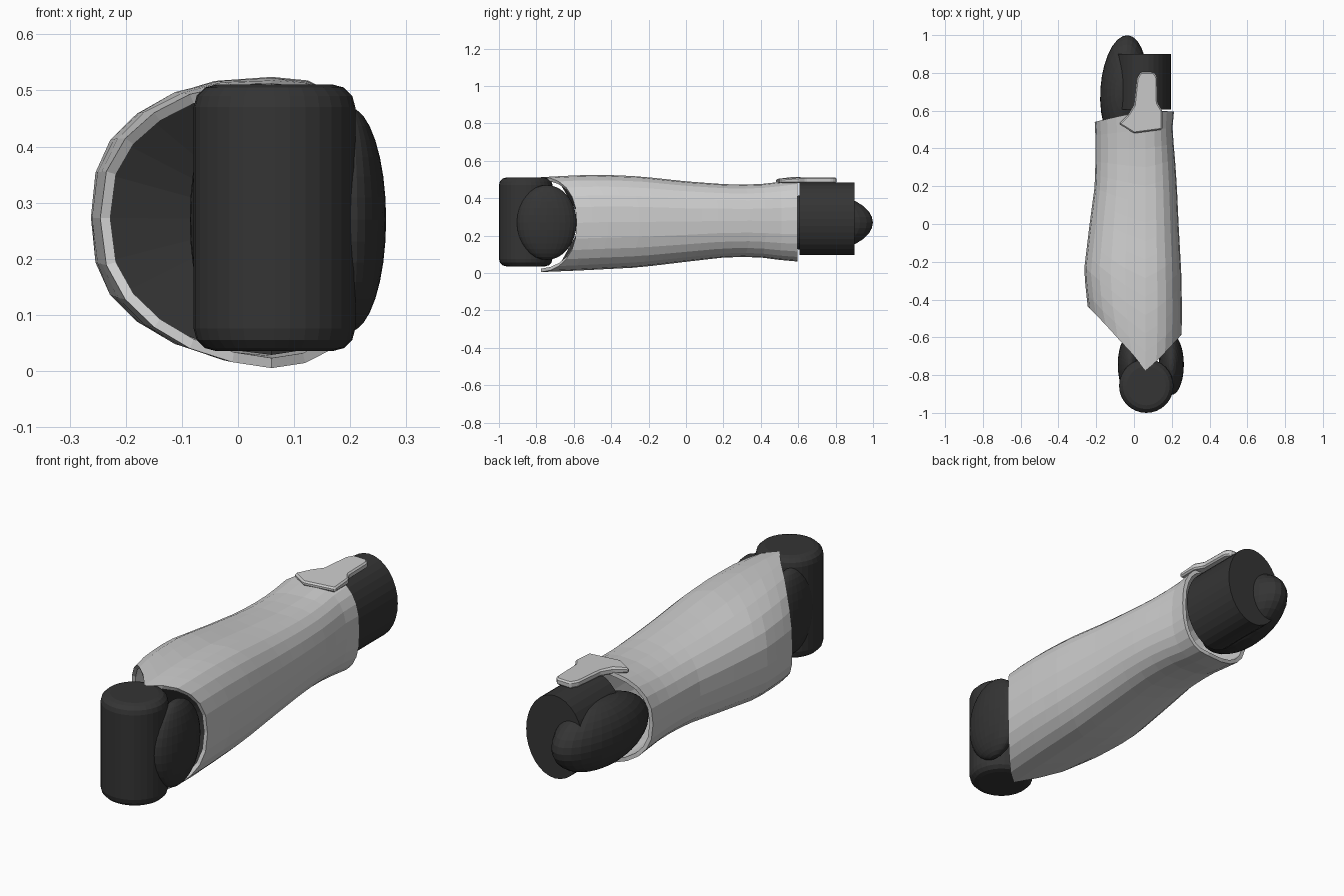
import bpy, bmesh, math
from mathutils import Matrix, Vector

if "Cube" in bpy.data.objects:
    bpy.data.objects.remove(bpy.data.objects["Cube"])

dark = bpy.data.materials.new("dark_joint")
dark.diffuse_color = (0.035, 0.035, 0.035, 1)
dark.use_nodes = True
dark.node_tree.nodes["Principled BSDF"].inputs["Base Color"].default_value = dark.diffuse_color


def finish(name, bm, mat=None):
    bmesh.ops.recalc_face_normals(bm, faces=bm.faces)
    me = bpy.data.meshes.new(name)
    bm.to_mesh(me)
    bm.free()
    ob = bpy.data.objects.new(name, me)
    bpy.context.collection.objects.link(ob)
    if mat:
        me.materials.append(mat)
    return ob


def ellipsoid(name, loc, radii, tilt=0):
    bm = bmesh.new()
    bmesh.ops.create_uvsphere(bm, u_segments=28, v_segments=16, radius=1)
    m = Matrix.Translation(loc) @ Matrix.Rotation(tilt, 4, 'Z') @ Matrix.Diagonal((*radii, 1))
    bmesh.ops.transform(bm, matrix=m, verts=bm.verts)
    return finish(name, bm, dark)


def cylinder(name, matrix, radii, depth, bevel=0):
    bm = bmesh.new()
    bmesh.ops.create_cone(bm, cap_ends=True, segments=32, radius1=1, radius2=1, depth=1)
    bmesh.ops.transform(bm, matrix=matrix @ Matrix.Diagonal((*radii, depth, 1)), verts=bm.verts)
    ob = finish(name, bm, dark)
    if bevel:
        b = ob.modifiers.new("rounded_ends", 'BEVEL')
        b.width, b.segments, b.limit_method, b.angle_limit = bevel, 3, 'ANGLE', math.radians(40)
    return ob


# Forearm outline stations: y, left x, right x, bottom z, top z
STATIONS = [
    (-0.78, -0.10, 0.235, 0.005, 0.512), (-0.60, -0.20, 0.252, 0.012, 0.522),
    (-0.44, -0.245, 0.254, 0.02, 0.525), (-0.25, -0.265, 0.25, 0.03, 0.517),
    (0.00, -0.235, 0.236, 0.06, 0.49), (0.20, -0.208, 0.227, 0.083, 0.475),
    (0.37, -0.203, 0.215, 0.087, 0.472), (0.50, -0.205, 0.203, 0.07, 0.487),
    (0.61, -0.213, 0.213, 0.06, 0.502)]


def extents(y):
    for a, b in zip(STATIONS, STATIONS[1:]):
        if y <= b[0]:
            f = max(0, (y - a[0]) / (b[0] - a[0]))
            return [p + (q - p) * f for p, q in zip(a[1:], b[1:])]
    return STATIONS[-1][1:]


def shell_point(a, y, inset=0):
    l, r, b, t = extents(y)
    c, s = math.cos(a), math.sin(a)
    mid_x, mid_z = 0.06, (b + t) / 2
    w = (r - mid_x if c > 0 else mid_x - l) - inset
    p = 0.82
    return Vector((mid_x + w * math.copysign(abs(c) ** p, c), y,
                   mid_z + ((t - b) / 2 - inset) * math.copysign(abs(s) ** p, s)))


def elbow_rim(a):
    c = math.cos(a)
    return -0.775 + (0.19 * c if c > 0 else -0.34 * c)


def wrist_rim(a):
    return 0.595 + min(0, 0.055 * math.cos(a))


# Forearm shell: open loft with slanted rims
N, ROWS = 24, 14
angles = [2 * math.pi * i / N for i in range(N)]
bm = bmesh.new()
rings = []
for j in range(ROWS + 1):
    f = j / ROWS
    rings.append([bm.verts.new(shell_point(a, elbow_rim(a) * (1 - f) + wrist_rim(a) * f)) for a in angles])
for r0, r1 in zip(rings, rings[1:]):
    for i in range(N):
        k = (i + 1) % N
        bm.faces.new((r0[i], r0[k], r1[k], r1[i]))
shell = finish("forearm_shell", bm)
sol = shell.modifiers.new("wall", 'SOLIDIFY')
sol.thickness, sol.offset = 0.018, -1

# Dark lining that closes the elbow opening
bm = bmesh.new()
rim = [bm.verts.new(shell_point(a, elbow_rim(a) + 0.09, 0.02)) for a in angles]
hub = bm.verts.new((0.06, -0.55, 0.27))
for i in range(N):
    bm.faces.new((rim[i], rim[(i + 1) % N], hub))
finish("elbow_lining", bm, dark)

# Tongue over the back of the wrist
outline = [(-0.08, 0.53), (-0.03, 0.58), (0.0, 0.63), (0.015, 0.77), (0.035, 0.805), (0.105, 0.803),
           (0.122, 0.78), (0.125, 0.64), (0.15, 0.6), (0.15, 0.5), (0.0, 0.48)]
bm = bmesh.new()
face = bm.faces.new([bm.verts.new((x, y, 0.48)) for x, y in outline])
ext = bmesh.ops.extrude_face_region(bm, geom=[face])
for v in ext["geom"]:
    if isinstance(v, bmesh.types.BMVert):
        v.co.z = 0.503 + 0.008 * (v.co.y > 0.55)
tongue = finish("wrist_tongue", bm)
bev = tongue.modifiers.new("soft_edge", 'BEVEL')
bev.width, bev.segments = 0.007, 1

# Elbow joint: upright barrel with a lens-shaped cap on each side
cylinder("elbow_barrel", Matrix.Translation((0.065, -0.857, 0.273)), (0.144, 0.143), 0.475, 0.04)
for side, x in (("right", 0.198), ("left", -0.02)):
    ellipsoid(f"elbow_cap_{side}", (x, -0.745, 0.27), (0.066, 0.16, 0.2))

# Wrist joint: oval barrel and egg-shaped thumb base
cylinder("wrist_barrel", Matrix.Translation((0.048, 0.753, 0.29)) @ Matrix.Rotation(math.pi / 2, 4, 'X'),
         (0.147, 0.193), 0.295)
ellipsoid("thumb_base", (-0.053, 0.71, 0.27), (0.125, 0.29, 0.155), math.radians(-4))
